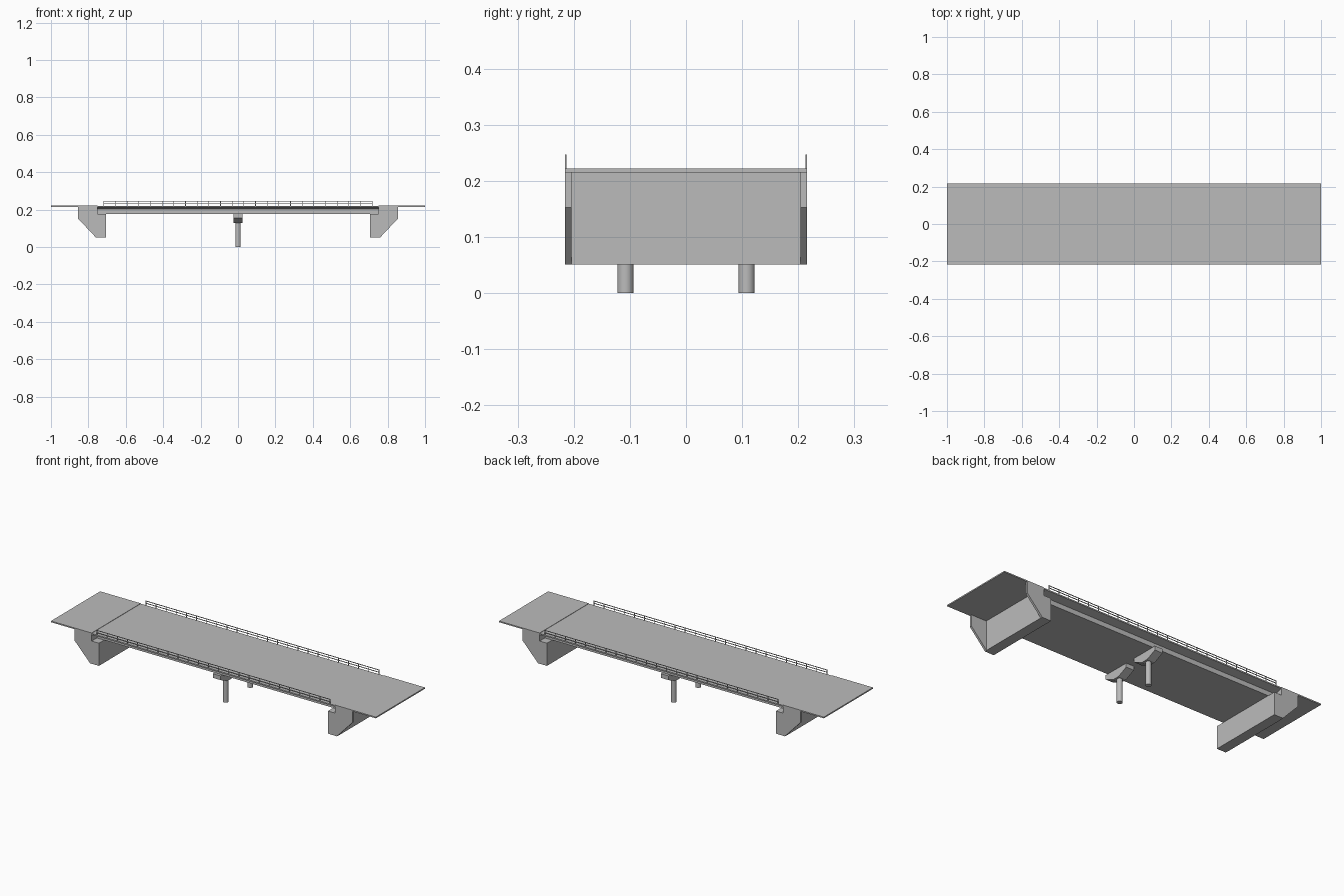
import bpy, bmesh
from mathutils import Matrix, Vector

cube = bpy.data.objects.get("Cube")
if cube:
    bpy.data.objects.remove(cube)

concrete = bpy.data.materials.new("grey_concrete")
concrete.use_nodes = True
GREY = (0.5, 0.5, 0.5, 1)
concrete.diffuse_color = GREY
concrete.node_tree.nodes["Principled BSDF"].inputs["Base Color"].default_value = GREY

HALF_W = 0.216      # half width of the road
SPAN = 0.75         # half length of the span between abutments


def finish(name, bm):
    bmesh.ops.recalc_face_normals(bm, faces=bm.faces)
    mesh = bpy.data.meshes.new(name)
    bm.to_mesh(mesh)
    bm.free()
    mesh.materials.append(concrete)
    obj = bpy.data.objects.new(name, mesh)
    bpy.context.collection.objects.link(obj)
    return obj


def add_box(bm, lo, hi):
    lo, hi = Vector(lo), Vector(hi)
    m = Matrix.Translation((lo + hi) / 2) @ Matrix.Diagonal((*(hi - lo), 1))
    bmesh.ops.create_cube(bm, size=1, matrix=m)


def add_prism(bm, profile, place, start, end):
    """Extrude a profile; place(u, v, t) maps it into space."""
    face = bm.faces.new([bm.verts.new(place(u, v, start)) for u, v in profile])
    ext = bmesh.ops.extrude_face_region(bm, geom=[face])["geom"]
    shift = Vector(place(0, 0, end)) - Vector(place(0, 0, start))
    bmesh.ops.translate(bm, vec=shift, verts=[g for g in ext if isinstance(g, bmesh.types.BMVert)])


# Bridge deck: central box girder with tapering side overhangs
half = [(HALF_W, 0.22), (HALF_W, 0.213), (0.17, 0.203), (0.17, 0.177)]
section = half + [(-y, z) for y, z in reversed(half)]
bm = bmesh.new()
add_prism(bm, section, lambda y, z, x: (x, y, z), -SPAN, SPAN)
finish("bridge_deck", bm)

# Abutment outlines: wing wall and the thinner wall between the wings
wing = [(0.855, 0.215), (0.855, 0.152), (0.76, 0.051), (0.705, 0.051),
        (0.705, 0.177), (SPAN, 0.177), (SPAN, 0.215)]
wall = [(0.762, 0.215), (0.762, 0.051)] + wing[3:]

for side, label in ((1, "left"), (-1, "right")):
    # Approach slab beyond the span
    bm = bmesh.new()
    xs = sorted((side * SPAN, side))
    add_box(bm, (xs[0], -HALF_W, 0.215), (xs[1], HALF_W, 0.222))
    finish(label + "_approach_slab", bm)

    # Abutment with a seat for the deck
    bm = bmesh.new()
    place = lambda x, z, y: (side * x, y, z)
    add_prism(bm, wall, place, -0.204, 0.204)
    for s in (1, -1):
        add_prism(bm, wing, place, s * 0.204, s * HALF_W)
    finish(label + "_abutment", bm)

for side, label in ((1, "back"), (-1, "front")):
    # Hammerhead pier cap
    y0 = side * 0.108
    bm = bmesh.new()
    cap = [(0.078, 0.178), (0.078, 0.155), (0.02, 0.128)]
    cap += [(-y, z) for y, z in reversed(cap)]
    add_prism(bm, cap, lambda y, z, x: (x, y0 + y, z), -0.024, 0.024)
    finish(label + "_pier_cap", bm)

    # Round pier column
    bm = bmesh.new()
    bmesh.ops.create_cone(bm, cap_ends=True, segments=24, radius1=0.0145, radius2=0.0145,
                          depth=0.13, matrix=Matrix.Translation((0, y0, 0.065)))
    column = finish(label + "_pier_column", bm)
    bpy.ops.object.select_all(action="DESELECT")
    column.select_set(True)
    bpy.context.view_layer.objects.active = column
    bpy.ops.object.shade_smooth_by_angle()

    # Railing: two rails on evenly spaced posts
    bm = bmesh.new()
    y1, y2 = sorted((side * HALF_W, side * (HALF_W - 0.003)))
    end, bays, r = 0.717, 23, 0.0015
    for z in (0.232, 0.2445):
        add_box(bm, (-end, y1, z - r), (end, y2, z + r))
    for i in range(bays + 1):
        x = -end + 2 * end * i / bays
        add_box(bm, (x - r, y1, 0.218), (x + r, y2, 0.247))
    finish(label + "_railing", bm)
